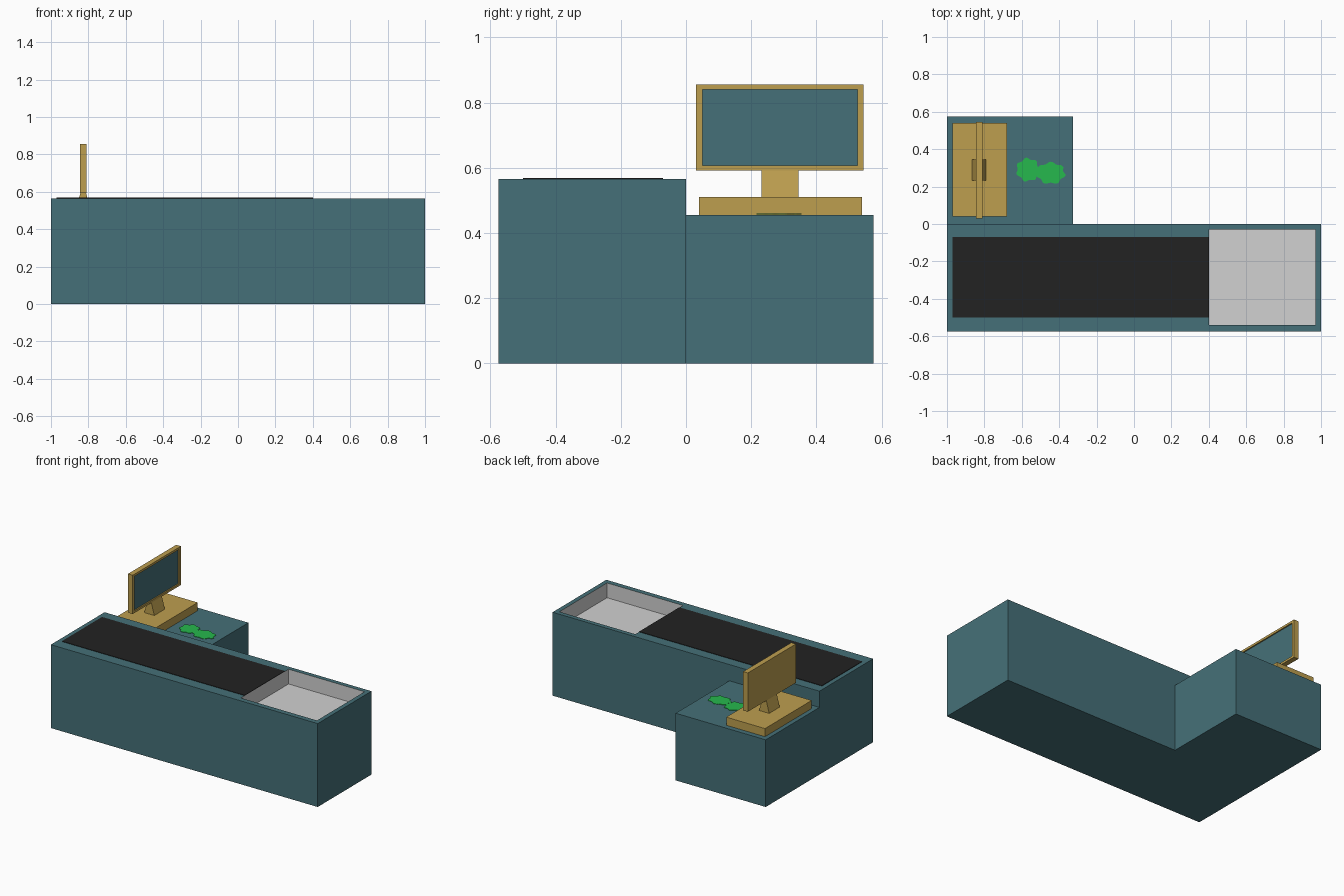
import bpy, bmesh, math

if "Cube" in bpy.data.objects:
    bpy.data.objects.remove(bpy.data.objects["Cube"])


def material(name, rgb):
    m = bpy.data.materials.new(name)
    m.diffuse_color = (*rgb, 1.0)
    m.use_nodes = True
    m.node_tree.nodes["Principled BSDF"].inputs["Base Color"].default_value = m.diffuse_color
    return m


TEAL = material("teal_panel", (0.060, 0.163, 0.188))
GOLD = material("gold_wood", (0.510, 0.345, 0.078))
BLACK = material("black_worktop", (0.016, 0.016, 0.016))
WHITE = material("light_grey_tray", (0.64, 0.64, 0.64))
GREEN = material("leaf_green", (0.019, 0.480, 0.075))


def finish(name, bm, mats):
    mesh = bpy.data.meshes.new(name)
    bm.to_mesh(mesh)
    bm.free()
    for m in mats:
        mesh.materials.append(m)
    obj = bpy.data.objects.new(name, mesh)
    bpy.context.collection.objects.link(obj)
    return obj


def loft(name, levels, mats, band_mats=None, axis="z", flip=None):
    """Stack rectangles (u0, u1, v0, v1, height), join them and cap both ends.
    band_mats: material index of each band, then of the end cap.
    flip: (band, side) of one panel that is laid face down."""
    bm = bmesh.new()
    rings = []
    for u0, u1, v0, v1, w in levels:
        corners = [(u0, v0), (u1, v0), (u1, v1), (u0, v1)]
        rings.append([bm.verts.new((u, v, w) if axis == "z" else (w, u, v))
                      for u, v in corners])
    bm.faces.new(rings[0][::-1])
    for k, (a, b) in enumerate(zip(rings, rings[1:])):
        for i in range(4):
            j = (i + 1) % 4
            f = bm.faces.new((a[i], a[j], b[j], b[i]))
            f.material_index = band_mats[k] if band_mats else 0
            if flip == (k, i):
                f.normal_flip()
    cap = bm.faces.new(rings[-1])
    cap.material_index = band_mats[-1] if band_mats else 0
    return finish(name, bm, mats)


def box(name, x0, x1, y0, y1, z0, z1, mat):
    return loft(name, [(x0, x1, y0, y1, z0), (x0, x1, y0, y1, z1)], [mat])


TOP = 0.565    # long counter height
LOW = 0.455    # side desk height

# Long counter with a recessed pale tray at its right end
loft("counter", [(-1, 1, -0.575, 0, 0),
                 (-1, 1, -0.575, 0, TOP),
                 (0.40, 0.97, -0.54, -0.03, TOP),
                 (0.40, 0.97, -0.54, -0.03, TOP - 0.10)],
     [TEAL, WHITE], [0, 0, 1, 1])

# Dark worktop plate laid on the counter
box("worktop_plate", -0.97, 0.40, -0.50, -0.07, TOP - 0.003, TOP + 0.003, BLACK)

# Lower side desk, top framed around the monitor base, right panel face down
loft("side_desk", [(-1, -0.325, 0, 0.575, 0),
                   (-1, -0.325, 0, 0.575, LOW),
                   (-0.97, -0.68, 0.04, 0.54, LOW)],
     [TEAL], flip=(1, 1))

# Monitor base and tapered neck
box("monitor_base", -0.97, -0.68, 0.04, 0.54, LOW, 0.51, GOLD)
loft("monitor_neck", [(-0.865, -0.79, 0.232, 0.345, 0.51),
                      (-0.843, -0.812, 0.232, 0.345, 0.592)], [GOLD])

# Monitor with a slightly recessed screen facing right
loft("monitor", [(0.03, 0.545, 0.592, 0.855, -0.845),
                 (0.03, 0.545, 0.592, 0.855, -0.81),
                 (0.05, 0.526, 0.607, 0.84, -0.81),
                 (0.05, 0.526, 0.607, 0.84, -0.818)],
     [GOLD, TEAL], [0, 0, 0, 1], axis="x")


# Two lobed leaf clusters lying flat on the side desk
def leaf(name, cx, cy, rx, ry, phase, z):
    bm = bmesh.new()
    n = 56
    ring = []
    for i in range(n):
        a = 2 * math.pi * i / n
        r = 1 + 0.09 * math.cos(7 * a + phase)
        ring.append(bm.verts.new((cx + rx * r * math.cos(a),
                                  cy + ry * r * math.sin(a), z)))
    face = bm.faces.new(ring)
    up = bmesh.ops.extrude_face_region(bm, geom=[face])["geom"]
    for v in up:
        if isinstance(v, bmesh.types.BMVert):
            v.co.z += 0.003
    bmesh.ops.recalc_face_normals(bm, faces=bm.faces)
    finish(name, bm, [GREEN])


leaf("leaf_left", -0.567, 0.290, 0.060, 0.060, 0.4, LOW + 0.001)
leaf("leaf_right", -0.445, 0.272, 0.074, 0.056, 1.6, LOW + 0.002)
